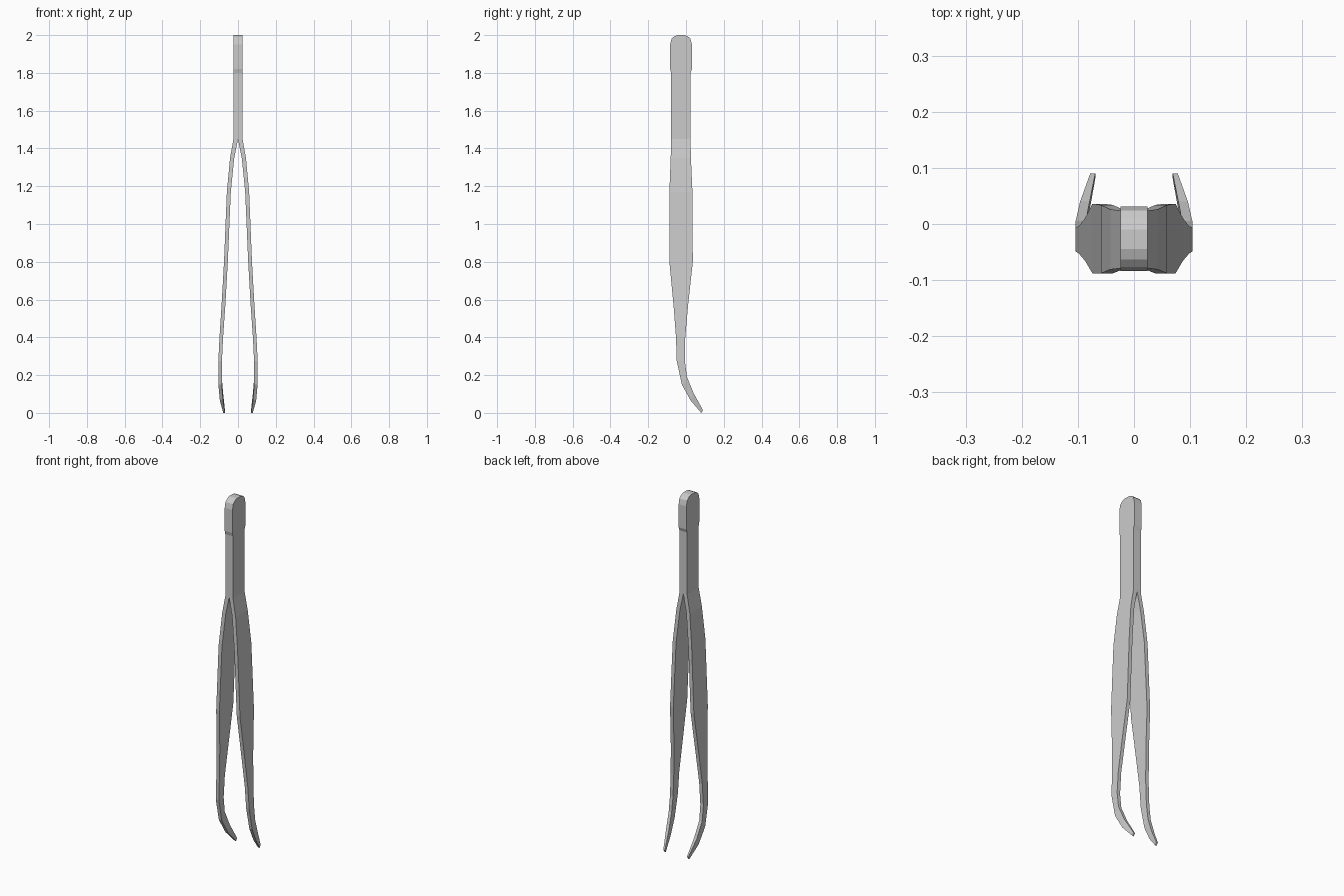
import bpy, bmesh

# Stations from head to tip: inner x, outer x, front edge (y, z), back edge (y, z)
STATIONS = [
    (0.0, 0.024, -0.045, 2.0, -0.010, 2.0),
    (0.0, 0.024, -0.063, 1.993, 0.010, 1.993),
    (0.0, 0.024, -0.077, 1.98, 0.024, 1.98),
    (0.0, 0.024, -0.084, 1.95, 0.031, 1.95),
    (0.0, 0.024, -0.084, 1.82, 0.031, 1.82),
    (0.0, 0.024, -0.079, 1.80, 0.024, 1.80),
    (0.0, 0.024, -0.079, 1.45, 0.024, 1.45),
    (0.020, 0.042, -0.081, 1.35, 0.026, 1.35),
    (0.038, 0.059, -0.088, 1.17, 0.034, 1.17),
    (0.054, 0.074, -0.088, 0.80, 0.036, 0.80),
    (0.067, 0.087, -0.066, 0.57, 0.011, 0.57),
    (0.079, 0.098, -0.053, 0.40, -0.004, 0.40),
    (0.085, 0.104, -0.049, 0.275, -0.006, 0.275),
    (0.086, 0.104, -0.022, 0.15, 0.005, 0.19),
    (0.079, 0.096, 0.025, 0.065, 0.040, 0.105),
    (0.069, 0.078, 0.081, 0.0, 0.090, 0.014),
]

# One spring arm lofted through rectangular sections
bm = bmesh.new()
rings = []
for xi, xo, yf, zf, yb, zb in STATIONS:
    rings.append([bm.verts.new(p) for p in
                  ((xi, yf, zf), (xo, yf, zf), (xo, yb, zb), (xi, yb, zb))])
for a, b in zip(rings, rings[1:]):
    for i in range(4):
        j = (i + 1) % 4
        bm.faces.new((a[i], a[j], b[j], b[i]))
bm.faces.new(rings[0])
bm.faces.new(rings[-1])
bmesh.ops.recalc_face_normals(bm, faces=bm.faces[:])

# Open the joint plane so both halves fuse into one solid handle
joint = [f for f in bm.faces if all(abs(v.co.x) < 1e-6 for v in f.verts)]
bmesh.ops.delete(bm, geom=joint, context='FACES')

mesh = bpy.data.meshes.new("tweezer_arms")
bm.to_mesh(mesh)
bm.free()
arms = bpy.data.objects.new("tweezer_arms", mesh)
bpy.context.collection.objects.link(arms)

# Opposite arm
mirror = arms.modifiers.new("opposite_arm", 'MIRROR')
mirror.use_axis[0] = True
mirror.use_clip = True
mirror.merge_threshold = 0.0005
